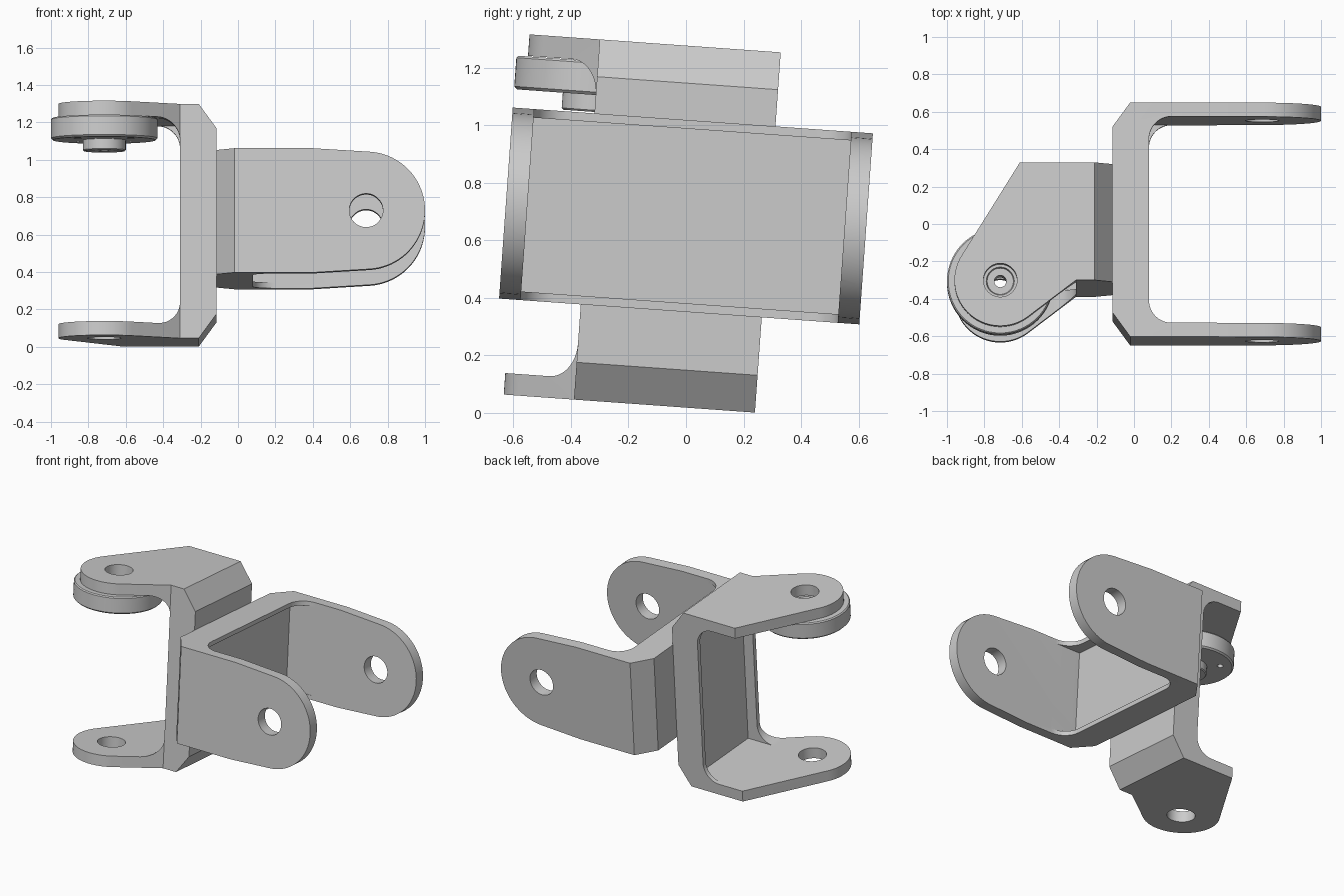
import bpy, bmesh, math
from mathutils import Matrix, Vector

cube = bpy.data.objects.get("Cube")
if cube:
    bpy.data.objects.remove(cube, do_unlink=True)

grey = bpy.data.materials.new("satin_grey")
grey.use_nodes = True
COLOUR = (0.6, 0.6, 0.6, 1)
grey.diffuse_color = COLOUR
grey.node_tree.nodes["Principled BSDF"].inputs["Base Color"].default_value = COLOUR

# Whole joint leans slightly about x
LEAN = Matrix.Translation((0, 0, 0.685)) @ Matrix.Rotation(math.radians(-4.1), 4, "X")
WEB_X, WEB, ARM, FILLET = -0.115, 0.195, 0.075, 0.12
LIP, RECESS = 0.03, 0.075
A_PIN, A_R = (0.685, 0), 0.315
B_PIN, B_R = (-0.715, -0.343), 0.245
HOLE_R = 0.09


def arc(centre, r, start, end, n):
    angles = [start + (end - start) * i / n for i in range(n + 1)]
    return [(centre[0] + r * math.cos(a), centre[1] + r * math.sin(a)) for a in angles]


def tangent(centre, r, p, side):
    """Angle on a circle where the line from p touches it."""
    dx, dy = p[0] - centre[0], p[1] - centre[1]
    return math.atan2(dy, dx) + side * math.acos(r / math.hypot(dx, dy))


def new_object(name, bm):
    bmesh.ops.recalc_face_normals(bm, faces=bm.faces)
    mesh = bpy.data.meshes.new(name)
    bm.to_mesh(mesh)
    bm.free()
    obj = bpy.data.objects.new(name, mesh)
    bpy.context.collection.objects.link(obj)
    return obj


def prism(name, pts, axis, lo, hi):
    """Extrude a 2D outline (x, other) along y or z."""
    bm = bmesh.new()
    place = (lambda p, d: (p[0], p[1], d)) if axis == "z" else (lambda p, d: (p[0], d, p[1]))
    low = [bm.verts.new(place(p, lo)) for p in pts]
    high = [bm.verts.new(place(p, hi)) for p in pts]
    bm.faces.new(low)
    bm.faces.new(high)
    for i in range(len(pts)):
        j = (i + 1) % len(pts)
        bm.faces.new((low[i], low[j], high[j], high[i]))
    return new_object(name, bm)


def boolean(obj, tool, operation):
    mod = obj.modifiers.new("cut", "BOOLEAN")
    mod.object, mod.operation, mod.solver = tool, operation, "EXACT"
    bpy.context.view_layer.update()
    result = bpy.data.meshes.new_from_object(obj.evaluated_get(bpy.context.evaluated_depsgraph_get()))
    obj.modifiers.clear()
    obj.data = result
    bpy.data.objects.remove(tool, do_unlink=True)


def fork_profile(side, middle, half):
    """C-shaped section with chamfered outer and rounded inner corners."""
    inner = half - ARM
    lower = [(0, -half + 0.13), (0.095, -half), (1.4, -half), (1.4, -inner)]
    lower += arc((WEB + FILLET, FILLET - inner), FILLET, 1.5 * math.pi, math.pi, 12)
    upper = [(x, -h) for x, h in reversed(lower)]
    return [(WEB_X + side * x, middle + h) for x, h in lower + upper]


def finish(obj):
    obj.data.transform(LEAN)
    obj.data.materials.clear()
    obj.data.materials.append(grey)
    bpy.ops.object.select_all(action="DESELECT")
    obj.select_set(True)
    bpy.context.view_layer.objects.active = obj
    bpy.ops.object.shade_smooth_by_angle(angle=math.radians(25))


def fork(name, side, axis, middle, half, outline, pin, edges):
    """Section along one axis, trimmed by the arm outline along the other."""
    other = "z" if axis == "y" else "y"
    obj = prism(name, fork_profile(side, middle, half), axis, -0.9, 0.9)
    boolean(obj, prism("trim", outline, other, -0.9, 0.9), "INTERSECT")
    # Square-cornered pocket leaves thin gussets along both rims
    inner = half - ARM
    near, far = WEB_X + side * (WEB - RECESS), WEB_X + side * 1.3
    pocket = [(near, middle - inner), (far, middle - inner), (far, middle + inner), (near, middle + inner)]
    boolean(obj, prism("pocket", pocket, axis, edges[0] + LIP, edges[1] - LIP), "DIFFERENCE")
    hole = arc(pin, HOLE_R, 0, 2 * math.pi, 48)[:-1]
    boolean(obj, prism("bore", hole, other, -0.9, 0.9), "DIFFERENCE")
    finish(obj)


# Fork with upright arms
SIDE = 0.333
shoulder = (0.4, SIDE)
a = tangent(A_PIN, A_R, shoulder, -1)
upright = [(-0.2, -SIDE), (0.4, -SIDE)] + arc(A_PIN, A_R, -a, a, 40) + [shoulder, (-0.2, SIDE)]
fork("upright_arm_fork", 1, "z", 0, 0.628, upright, A_PIN, (-SIDE, SIDE))

# Fork with level arms
back, front = (-0.61, 0.288), (-0.31, -0.343)
start = tangent(B_PIN, B_R, back, 1)
end = tangent(B_PIN, B_R, front, -1) + 2 * math.pi
level = [(-0.05, front[1]), (-0.05, back[1]), back] + arc(B_PIN, B_R, start, end, 40) + [front]
fork("level_arm_fork", -1, "y", -0.037, 0.628, level, B_PIN, (front[1], back[1]))

# Pivot disc under the upper level arm: closed section spun round the pin
section = [(0.032, 0.338), (0.109, 0.338), (0.115, 0.344), (0.115, 0.397), (0.275, 0.397),
           (0.285, 0.407), (0.285, 0.507), (0.278, 0.514), (0.075, 0.514), (0.07, 0.5), (0.032, 0.5)]
bm = bmesh.new()
verts = [bm.verts.new((B_PIN[0] + r, B_PIN[1], z)) for r, z in section]
edges = [bm.edges.new((v, verts[i - 1])) for i, v in enumerate(verts)]
bmesh.ops.spin(bm, geom=verts + edges, cent=(*B_PIN, 0), axis=(0, 0, 1),
               angle=2 * math.pi, steps=64, use_merge=True)
bmesh.ops.remove_doubles(bm, verts=bm.verts, dist=0.0001)
disc = new_object("pivot_disc", bm)
for k in range(4):
    q = Vector(B_PIN) + Matrix.Rotation(math.pi * (k + 0.5) / 2, 2) @ Vector((0.2, 0))
    boolean(disc, prism("screw_bore", arc(q, 0.02, 0, 2 * math.pi, 16)[:-1], "z", 0.2, 0.7), "DIFFERENCE")
finish(disc)
